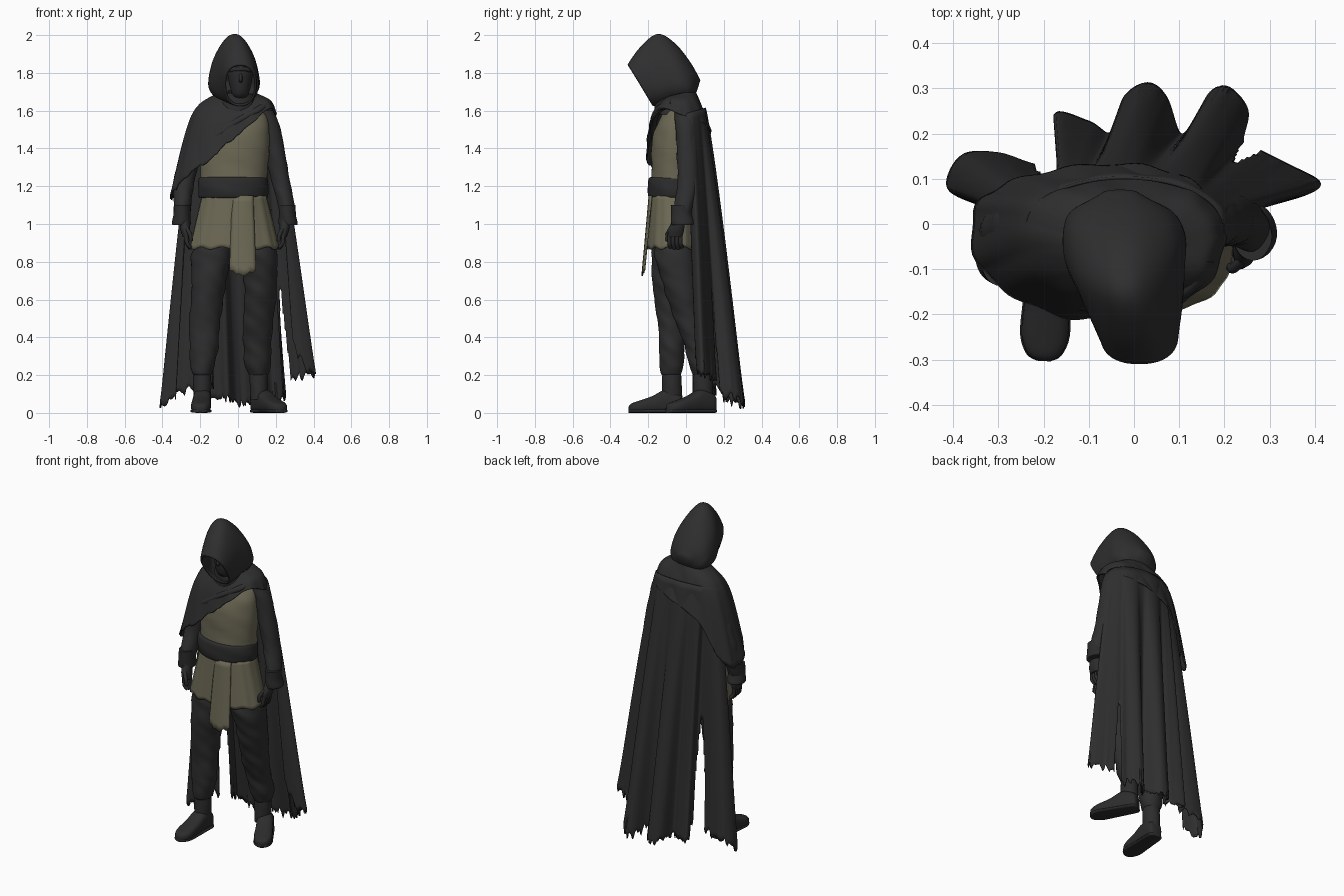
import bpy, bmesh, math, random
from mathutils import Vector
from math import sin, cos, pi
random.seed(4)


def material(name, col):
    m = bpy.data.materials.new(name)
    m.diffuse_color = (*col, 1)
    return m


DARK = material("charcoal_cloth", (0.028, 0.028, 0.028))
LEATHER = material("black_leather", (0.025, 0.025, 0.026))
OLIVE = material("olive_linen", (0.150, 0.140, 0.090))


def spow(v, e):
    return math.copysign(abs(v) ** e, v)


def spline(pts, n, closed=False):
    """Catmull-Rom samples through points of any dimension, n per span."""
    p, out = [Vector(q) for q in pts], []
    c = len(p)
    for i in range(c if closed else c - 1):
        a, b, d, e = (p[k % c] if closed else p[min(max(k, 0), c - 1)] for k in range(i - 1, i + 3))
        for t in (k / n for k in range(n)):
            out.append((b * 2 + (d - a) * t + (a * 2 - b * 5 + d * 4 - e) * t * t
                        + (b * 3 - a - d * 3 + e) * t ** 3) * 0.5)
    return out if closed else out + [p[-1]]


def grid(name, rows, mat, closed=True, caps=(), thick=0, skip=None):
    """Skin a list of point rows; caps lists the rows to fill, skip(row, col) leaves holes."""
    n, bm = len(rows[0]), bmesh.new()
    v = [[bm.verts.new(p) for p in r] for r in rows]
    for i in range(len(rows) - 1):
        for j in range(n if closed else n - 1):
            if not (skip and skip(i, j)):
                k = (j + 1) % n
                bm.faces.new((v[i][j], v[i][k], v[i + 1][k], v[i + 1][j]))
    for i in caps:
        bm.faces.new(v[i])
    bmesh.ops.delete(bm, geom=[q for q in bm.verts if not q.link_faces], context='VERTS')
    bmesh.ops.recalc_face_normals(bm, faces=bm.faces)
    me = bpy.data.meshes.new(name)
    bm.to_mesh(me)
    bm.free()
    me.materials.append(mat)
    me.polygons.foreach_set("use_smooth", [True] * len(me.polygons))
    me.set_sharp_from_angle(angle=math.radians(50))
    ob = bpy.data.objects.new(name, me)
    bpy.context.collection.objects.link(ob)
    if thick:
        s = ob.modifiers.new("thickness", 'SOLIDIFY')
        s.thickness, s.offset = thick, 0


def tube(name, keys, mat, wrinkle=0.0, n=32, sub=6):
    """Limb of horizontal ellipses with cloth wrinkles: keys are x, y, z, rx, ry."""
    rows = []
    for x, y, z, rx, ry in spline(keys, sub):
        row = []
        for a in (2 * pi * j / n for j in range(n)):
            w = 1 + wrinkle * (sin(z * 48 + 3 * sin(a + 1) + 9 * x) * sin(2 * a + z * 13)
                               + 0.8 * sin(3 * a + z * 23 + 1.5 * sin(z * 37)))
            row.append((x + rx * w * cos(a), y + ry * w * sin(a), z))
        rows.append(row)
    grid(name, rows, mat, caps=(0, -1))


def rod(name, pts, radius, mat):
    cu = bpy.data.curves.new(name, 'CURVE')
    cu.dimensions = '3D'
    cu.bevel_depth, cu.bevel_resolution, cu.use_fill_caps = radius, 3, True
    s, path = cu.splines.new('POLY'), spline(pts, 6)
    s.points.add(len(path) - 1)
    for q, p in zip(s.points, path):
        q.co = (*p, 1)
    cu.materials.append(mat)
    bpy.context.collection.objects.link(bpy.data.objects.new(name, cu))


# hood: tilted sections (top y,z, bottom y,z, half width, centre x, bottom flare) front to back
rows = []
for yt, zt, yb, zb, hw, xc, fl in spline([
        (-.305, 1.84, -.175, 1.63, .080, .012, -.05), (-.24, 1.93, -.13, 1.635, .10, .0, .2),
        (-.15, 2.0, -.07, 1.65, .115, -.018, .42), (-.06, 1.95, -.01, 1.66, .12, -.022, .4),
        (.02, 1.85, .03, 1.675, .10, -.028, .3), (.07, 1.76, .05, 1.70, .04, -.03, 0)], 6):
    row = []
    for a in (2 * pi * j / 44 for j in range(44)):
        f = (1 + spow(cos(a), .85)) / 2
        row.append((xc + hw * spow(sin(a), .85) * (1 - fl * cos(a)), yb + (yt - yb) * f, zb + (zt - zb) * f))
    rows.append(row)
grid("hood", rows, DARK, caps=(-1,), thick=.012)

# head hidden in the hood, with brow, nose and scarf
tube("head", [(.01, -.13, 1.66, .03, .03), (.012, -.145, 1.69, .045, .05), (.012, -.135, 1.76, .062, .075),
              (.01, -.125, 1.83, .066, .082), (.005, -.11, 1.90, .03, .04)], LEATHER)
rod("nose", [(.013, -.200, 1.80), (.014, -.222, 1.765), (.014, -.2, 1.755)], .009, LEATHER)
rod("brow", [(-.045, -.18, 1.815), (.013, -.205, 1.82), (.07, -.18, 1.815)], .012, LEATHER)
tube("scarf", [(.0, -.07, 1.58, .11, .09), (.0, -.08, 1.64, .10, .09), (.005, -.1, 1.69, .07, .07)], DARK, .02)

# tunic body, belt, skirt and front flap
tube("tunic_body", [(-.02, -.06, 1.1, .165, .12), (-.02, -.06, 1.27, .178, .123), (-.01, -.06, 1.46, .175, .118),
                    (-.005, -.05, 1.57, .155, .08), (0, -.04, 1.64, .08, .06)], OLIVE, .014, 48)
tube("belt", [(-.025, -.065, 1.135, .165, .12), (-.025, -.065, 1.145, .182, .133), (-.025, -.065, 1.19, .186, .138),
              (-.025, -.065, 1.238, .182, .133), (-.025, -.065, 1.248, .165, .12)], LEATHER, .008, 48)
rows = []
for t in (i / 14 for i in range(15)):
    row = []
    for a in (2 * pi * j / 96 for j in range(96)):
        rip = 1 + .010 * t * sin(9 * a + 1) + .008 * sin(17 * a)
        row.append((-.02 + (.168 + .066 * t) * rip * cos(a), -.068 + (.118 + .018 * t) * rip * spow(sin(a), .85),
                    1.15 - t * (.278 + .007 * sin(11 * a))))
    rows.append(row)
grid("tunic_skirt", rows, OLIVE, thick=.008)
grid("front_flap", [[(.025 + s * (.055 + .015 * t), -.194 - .038 * t + .012 * s * s,
                      1.15 - t * (.425 - .03 * abs(s) + .008 * sin(s * 10))) for s in (j / 4 - 1 for j in range(9))]
                    for t in (i / 12 for i in range(13))], OLIVE, closed=False, thick=.008)

# trousers, bloused above the boots
tube("right_trouser", [(-.105, -.07, .95, .09, .09), (-.135, -.075, .85, .108, .106), (-.155, -.085, .68, .09, .092),
                       (-.175, -.075, .5, .083, .078), (-.18, -.075, .36, .076, .068), (-.187, -.075, .26, .066, .064),
                       (-.19, -.078, .215, .054, .056), (-.19, -.078, .20, .045, .048)], DARK, .034, 36, 8)
tube("left_trouser", [(.075, -.06, .95, .09, .09), (.105, -.06, .85, .101, .106), (.12, -.03, .68, .088, .092),
                      (.108, .015, .5, .08, .078), (.103, .06, .36, .074, .07), (.105, .085, .26, .07, .068),
                      (.108, .09, .215, .056, .058), (.108, .09, .20, .048, .05)], DARK, .034, 36, 8)

# boots: shaft, then foot and sole lofted from heel to toe
for side, heel, toe, (x, y) in (("right", (-.185, -.02, 0), (-.2, -.303, 0), (-.19, -.075)),
                                ("left", (.095, .15, 0), (.235, -.10, 0), (.11, .09))):
    h, t = Vector(heel), Vector(toe)
    s = (t - h).normalized().cross(Vector((0, 0, 1)))
    tube(side + "_boot_shaft", [(x, y, .26, .045, .047), (x, y, .16, .048, .052), (x, y, .07, .045, .055)], LEATHER, .015)
    for part, extra, top in (("foot", 0, 1), ("sole", .003, .02)):
        rows = []
        for f, w, z in spline([(0, .02, .07), (.05, .042, .10), (.3, .047, .125), (.55, .05, .09), (.8, .052, .065),
                               (.95, .036, .05), (1, .012, .035)], 4):
            rows.append([h.lerp(t, f) + s * ((w + extra) * spow(cos(a), .8))
                         + Vector((0, 0, .5 * min(z, top) * (1 + spow(sin(a), .6))))
                         for a in (2 * pi * j / 20 for j in range(20))])
        grid(f"{side}_boot_{part}", rows, LEATHER, caps=(0, -1))

# sleeves, cuffs and gloves with fingers
for side, m, keys in (
        ("right", -1, [(-.16, -.01, 1.56, .05, .06), (-.21, -.01, 1.5, .055, .06), (-.28, -.01, 1.25, .056, .06),
                       (-.295, -.06, 1.1, .046, .055), (-.296, -.085, 1.02, .042, .05)]),
        ("left", 1, [(.14, -.01, 1.60, .05, .05), (.175, .0, 1.5, .05, .055), (.222, .01, 1.25, .05, .055),
                     (.255, -.01, 1.1, .043, .05), (.262, -.03, 1.02, .038, .046)])):
    tube(side + "_sleeve", keys, DARK, .035, 28, 8)
    x, y, z = keys[-1][:3]
    tube(side + "_cuff", [(x, y, 1.1, .042, .05), (x, y + .005, 1.05, .045, .055), (x + m * .004, y + .012, .998, .05, .06),
                          (x, y, 1.0, .03, .035)], LEATHER, .02)
    x -= m * .012
    tube(side + "_palm", [(x, y - .01, 1.02, .026, .032), (x - m * .005, y - .022, .97, .026, .042),
                          (x - m * .012, y - .028, .93, .02, .038)], LEATHER)
    for k in range(4):
        fy = y - .057 + k * .020
        rod(f"{side}_finger_{k + 1}", [(x - m * .01, fy, .945), (x - m * .014, fy - .002, .90),
                                       (x - m * .032, fy + .006, .868 + .006 * abs(k - 1.5))], .0105, LEATHER)
    rod(side + "_thumb", [(x - m * .01, y - .05, .98), (x - m * .03, y - .068, .945), (x - m * .035, y - .066, .91)], .011, LEATHER)

# shoulder mantle: neck ring, shoulder ring and diagonal hem, from +x round the front
shoulder = [(.17, -.03, 1.65), (.145, -.10, 1.655), (.08, -.155, 1.61), (-.02, -.172, 1.57), (-.12, -.165, 1.55),
            (-.205, -.12, 1.55), (-.238, -.05, 1.57), (-.24, .02, 1.57), (-.20, .065, 1.58), (-.12, .08, 1.61),
            (-.03, .08, 1.62), (.08, .07, 1.635), (.145, .035, 1.645)]
hem = [(.20, -.03, 1.58), (.165, -.125, 1.61), (.08, -.185, 1.54), (-.02, -.20, 1.46), (-.14, -.205, 1.35),
       (-.26, -.16, 1.26), (-.345, -.08, 1.17), (-.35, .03, 1.13), (-.285, .085, 1.2), (-.17, .118, 1.40),
       (-.03, .13, 1.48), (.09, .11, 1.52), (.168, .055, 1.55)]
cols = []
for j, (s, h) in enumerate(zip(spline(shoulder, 8, True), spline(hem, 8, True))):
    a = -2 * pi * j / 104
    if 20 < j < 66:
        h.z += random.uniform(-.010, .010)
    col = spline([(-.005 + .105 * cos(a), -.04 + .085 * sin(a), 1.685 + .02 * sin(a)), s, h], 10)
    cols.append([p + Vector((cos(a), sin(a), 0)) * ((i / 20) ** 1.5 * .004 * sin(j * .75 + i * .12))
                 for i, p in enumerate(col)])
grid("shoulder_mantle", list(zip(*cols)), DARK, thick=.008)
rod("mantle_fold", [(.16, -.075, 1.64), (.11, -.145, 1.605), (-.01, -.172, 1.54),
                    (-.13, -.17, 1.46), (-.22, -.12, 1.41)], .019, DARK)

# long cloak: smooth shoulder arc falling to a pleated, torn and slit hem
cloak_hem = [(-.33, .04, .06), (-.41, .08, .0), (-.38, .15, .06), (-.30, .155, .08), (-.22, .13, .09),
             (-.13, .12, .12), (-.175, .24, .05), (-.10, .225, .05), (-.05, .20, .04), (-.02, .28, .03),
             (.03, .31, .01), (.07, .28, .02), (.10, .20, .05), (.13, .22, .04), (.17, .29, .01),
             (.21, .30, .02), (.25, .25, .05), (.24, .18, .07),
             (.28, .16, .14), (.34, .13, .16), (.41, .09, .17), (.36, .06, .2), (.29, .05, .34)]
SUB, ROWS, cols = 9, 44, []
H = spline(cloak_hem, SUB)
for j, h in enumerate(H):
    a = pi * (1 - j / (len(H) - 1))
    top = Vector((-.02 + .215 * cos(a), .102 * sin(a), 1.585 + .03 * sin(a)))
    tear = random.uniform(0, .03) + .03 * abs(sin(j * .55))
    col = []
    for t in (i / ROWS for i in range(ROWS + 1)):
        p = top.lerp(h, t ** .85)
        p.z = top.z + (h.z - top.z) * t + tear * t ** 8
        col.append(p)
    cols.append(col)
crows = list(zip(*cols))


def slit(i, j):
    z = crows[i][j].z
    off = {4: .80, 17: .66}.get(j // SUB, 0) - z
    return off > 0 and abs((j % SUB + .5) / SUB - .5) < .12 + off


grid("long_cloak", crows, DARK, closed=False, thick=.007, skip=slit)
